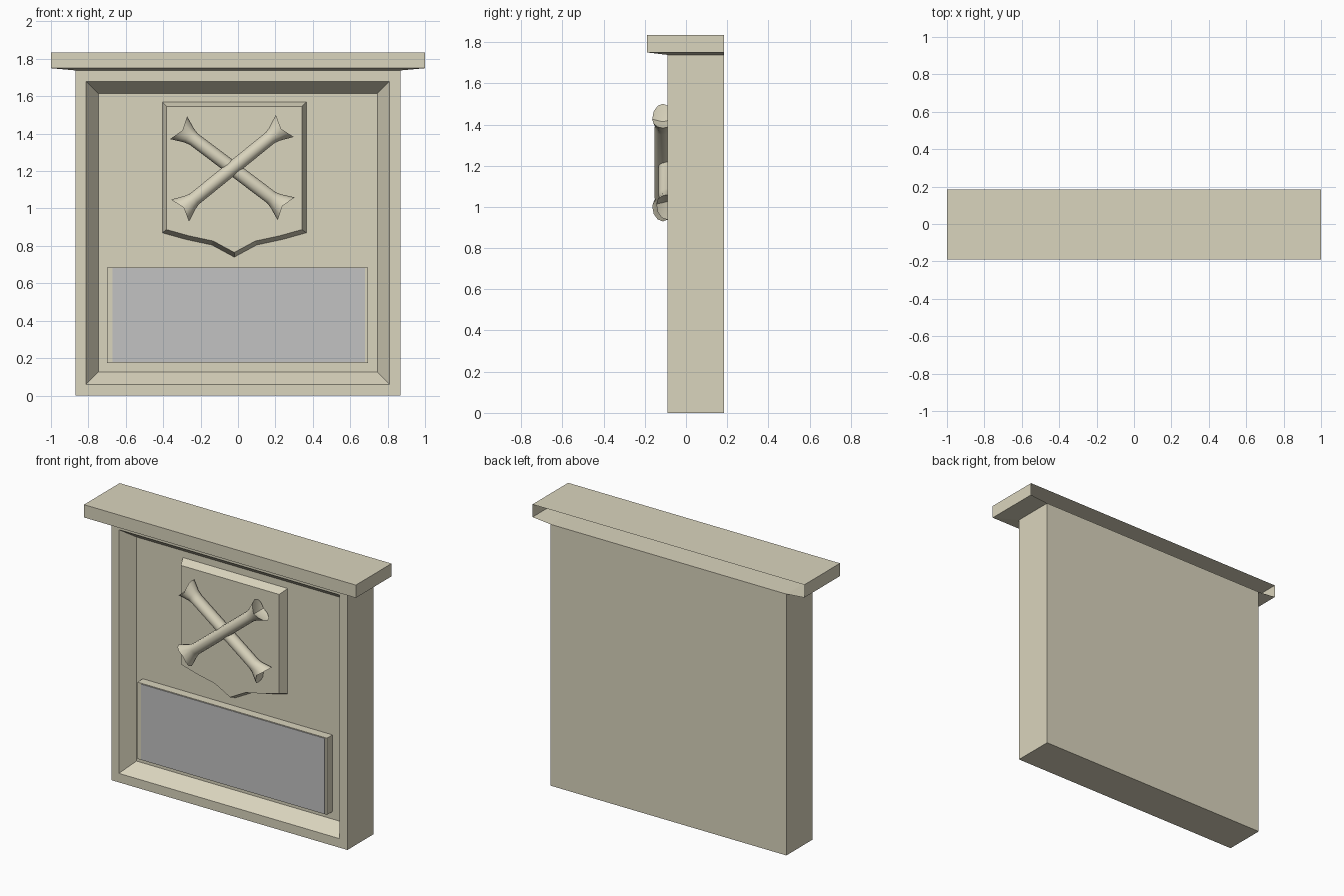
import bpy, bmesh, math
from mathutils import Vector

cube = bpy.data.objects.get("Cube")
if cube:
    bpy.data.objects.remove(cube, do_unlink=True)


def material(name, color):
    m = bpy.data.materials.new(name)
    m.use_nodes = True
    m.diffuse_color = color
    m.node_tree.nodes["Principled BSDF"].inputs["Base Color"].default_value = color
    return m


stone = material("sandstone", (0.70, 0.66, 0.51, 1))
grey = material("grey_plate", (0.54, 0.54, 0.54, 1))


def finish(name, bm, mat, recalc=True):
    if recalc:
        bmesh.ops.recalc_face_normals(bm, faces=bm.faces)
    mesh = bpy.data.meshes.new(name)
    bm.to_mesh(mesh)
    bm.free()
    mesh.materials.append(mat)
    obj = bpy.data.objects.new(name, mesh)
    bpy.context.collection.objects.link(obj)
    return obj


def loop(bm, points):
    return [bm.verts.new(p) for p in points]


def rect_xz(x0, x1, z0, z1, y):
    return [(x0, y, z0), (x1, y, z0), (x1, y, z1), (x0, y, z1)]


def rect_xy(x, y0, y1, z):
    return [(-x, y0, z), (x, y0, z), (x, y1, z), (-x, y1, z)]


def bridge(bm, a, b, closed=True):
    n = len(a)
    for i in range(n if closed else n - 1):
        j = (i + 1) % n
        bm.faces.new((a[i], a[j], b[j], b[i]))


def loft(name, rings, mat):
    bm = bmesh.new()
    loops = [loop(bm, r) for r in rings]
    for a, b in zip(loops, loops[1:]):
        bridge(bm, a, b)
    bm.faces.new(loops[0])
    bm.faces.new(loops[-1])
    return finish(name, bm, mat)


FRONT, BACK, FLOOR = -0.09, 0.185, 0.0
SLAB_W, SLAB_TOP = 0.868, 1.738

# Slab with a sloped, sunken front panel
loft("slab", [
    rect_xz(-SLAB_W, SLAB_W, 0, SLAB_TOP, BACK),
    rect_xz(-SLAB_W, SLAB_W, 0, SLAB_TOP, FRONT),
    rect_xz(-0.813, 0.81, 0.06, 1.68, FRONT),
    rect_xz(-0.747, 0.745, 0.125, 1.615, FLOOR),
], stone)

# Overhanging cap, open at the back, with a shallow sloped underside
bm = bmesh.new()
under = loop(bm, rect_xy(SLAB_W, FRONT, BACK, SLAB_TOP))
low = loop(bm, rect_xy(1, -0.19, BACK, 1.75))
high = loop(bm, rect_xy(1, -0.19, BACK, 1.835))
order = (3, 0, 1, 2)
for a, b in ((under, low), (low, high)):
    bridge(bm, [a[i] for i in order], [b[i] for i in order], closed=False)
bm.faces.new(high)
finish("cap_ledge", bm, stone, recalc=False)

# Shield with tapering sides
half_foot = [(0.385, 0.87), (0.26, 0.835), (0.12, 0.805)]
outline = [(-0.385, 1.57)] + [(-x, z) for x, z in half_foot] + [(0, 0.74)]
outline += half_foot[::-1] + [(0.385, 1.57)]


def shield_ring(scale, y):
    return [(-0.02 + x * scale, y, 1.155 + (z - 1.155) * scale) for x, z in outline]


loft("shield", [shield_ring(1, FLOOR), shield_ring(0.94, -0.055)], stone)

# Name panel and its grey face
loft("panel", [rect_xz(-0.7, 0.695, 0.175, 0.685, y) for y in (FLOOR, -0.058)], stone)
loft("panel_face", [rect_xz(-0.67, 0.68, 0.179, 0.681, y) for y in (-0.057, -0.062)], grey)


# Crossed bones: round shafts flaring into notched ends
def bone(name, angle, depth):
    bm = bmesh.new()
    along = Vector((math.cos(angle), 0, math.sin(angle)))
    across = Vector((-math.sin(angle), 0, math.cos(angle)))
    centre = Vector((-0.03, depth, 1.215))
    sides = 12

    def ring(u, width, thick, notch):
        pts = []
        for i in range(sides):
            a = math.tau * i / sides
            c, s = math.cos(a), math.sin(a)
            shift = notch * (abs(c) - 1) * (1 if u > 0 else -1)
            pts.append(centre + along * (u + shift) + across * (width * c)
                       + Vector((0, thick * s, 0)))
        return loop(bm, pts)

    profile = [(0.26, 0.037, 0.042, 0), (0.29, 0.045, 0.038, 0), (0.36, 0.076, 0.052, 0.025)]
    rings = [ring(-u, w, t, n) for u, w, t, n in profile[::-1]]
    rings += [ring(u, w, t, n) for u, w, t, n in profile]
    for a, b in zip(rings, rings[1:]):
        bridge(bm, a, b)
    for end, u in ((rings[0], -0.315), (rings[-1], 0.315)):
        tip = bm.verts.new(centre + along * u)
        for i in range(sides):
            bm.faces.new((end[i], end[(i + 1) % sides], tip))
    obj = finish(name, bm, stone)
    bpy.ops.object.select_all(action='DESELECT')
    obj.select_set(True)
    bpy.context.view_layer.objects.active = obj
    bpy.ops.object.shade_smooth_by_angle(angle=math.radians(35))


bone("front_bone", math.radians(39), -0.112)
bone("rear_bone", math.radians(-37), -0.092)
